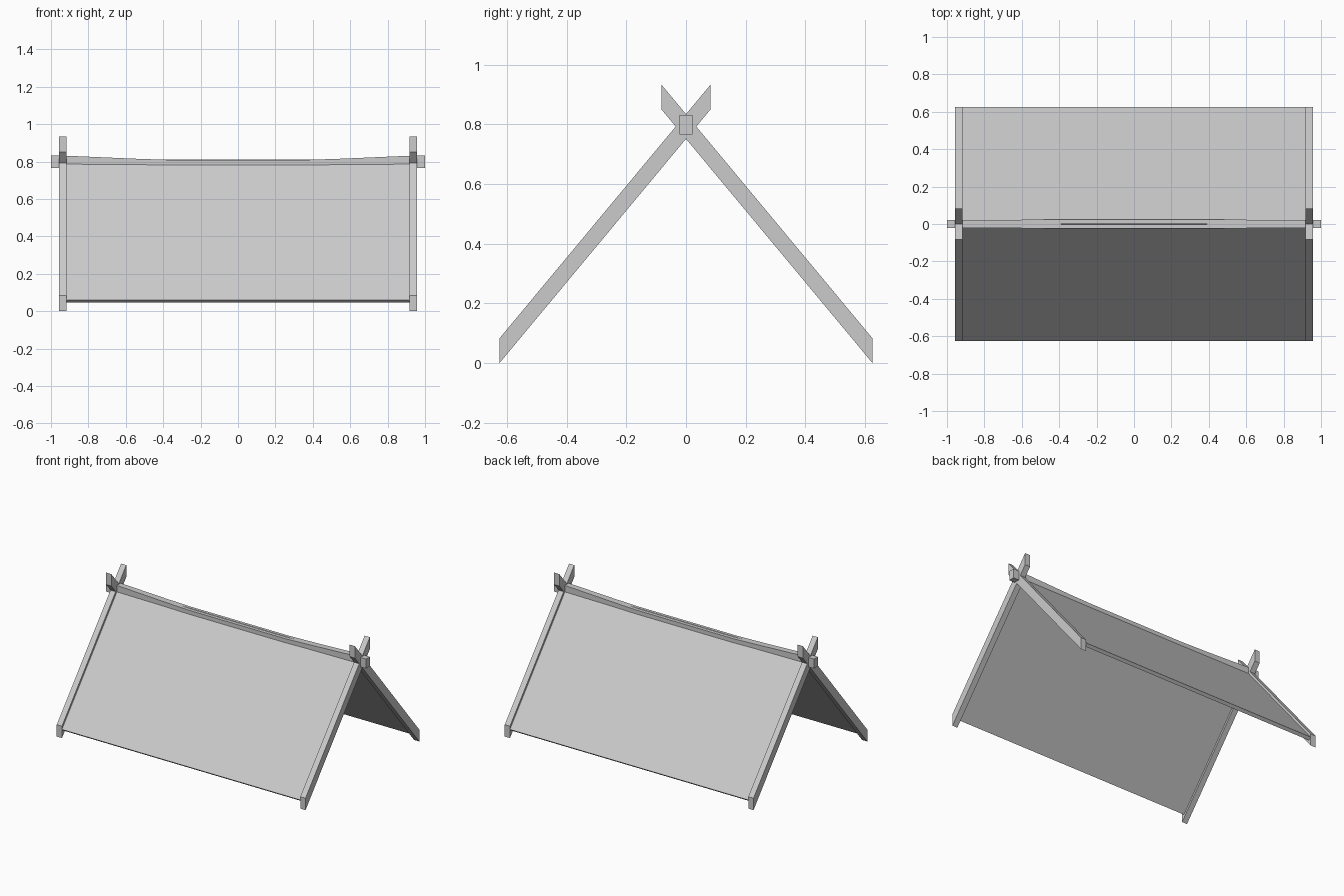
import bpy
import bmesh

cube = bpy.data.objects.get("Cube")
if cube:
    bpy.data.objects.remove(cube, do_unlink=True)

grey = bpy.data.materials.new("plain_grey")
grey.use_nodes = True
grey.diffuse_color = (0.6, 0.6, 0.6, 1)
bsdf = next(n for n in grey.node_tree.nodes if n.type == 'BSDF_PRINCIPLED')
bsdf.inputs["Base Color"].default_value = (0.6, 0.6, 0.6, 1)

SLOPE = 1.202
EAVE = 0.625


def loft(name, sections):
    """Join matching rings of points into a closed solid."""
    bm = bmesh.new()
    rings = [[bm.verts.new(p) for p in ring] for ring in sections]
    for a, b in zip(rings, rings[1:]):
        for i in range(len(a)):
            j = (i + 1) % len(a)
            bm.faces.new((a[i], a[j], b[j], b[i]))
    bm.faces.new(rings[0])
    bm.faces.new(rings[-1])
    bmesh.ops.recalc_face_normals(bm, faces=bm.faces)
    mesh = bpy.data.meshes.new(name)
    bm.to_mesh(mesh)
    bm.free()
    mesh.materials.append(grey)
    obj = bpy.data.objects.new(name, mesh)
    bpy.context.collection.objects.link(obj)
    return obj


def extrude_x(name, profile, x0, x1):
    return loft(name, [[(x, y, z) for y, z in profile] for x in (x0, x1)])


def rise(y, base):
    return base + SLOPE * (y + EAVE)


for side, label in ((1, "front"), (-1, "back")):
    # Sloping roof panel, square cut at the eave and mitred at the ridge
    panel = [(-EAVE, 0.06), (0, rise(0, 0.06)),
             (0, rise(0, 0.023)), (-EAVE + 0.018, 0.045)]
    extrude_x(label + "_roof_panel", [(side * y, z) for y, z in panel], -0.917, 0.917)

    # Gable boards, crossing above the ridge with plumb cut ends
    top = 0.082
    board = [(-EAVE, 0), (-EAVE, 0.083), (top, rise(top, 0.083)), (top, rise(top, 0))]
    for end, hand in ((1, "left"), (-1, "right")):
        extrude_x(f"{label}_{hand}_gable_board",
                  [(side * y, z) for y, z in board], end * 0.917, end * 0.957)

# Ridge beam with a sagging middle
half = [(0.37, 0.022, 0.025), (0.55, 0.016, 0.023), (0.92, 0, 0.021), (1.0, 0, 0.021)]
stations = [(-x, d, w) for x, d, w in reversed(half)] + half
loft("ridge_beam", [[(x, -w, 0.766), (x, w, 0.766), (x, w, 0.831 - d), (x, -w, 0.831 - d)]
                    for x, d, w in stations])
